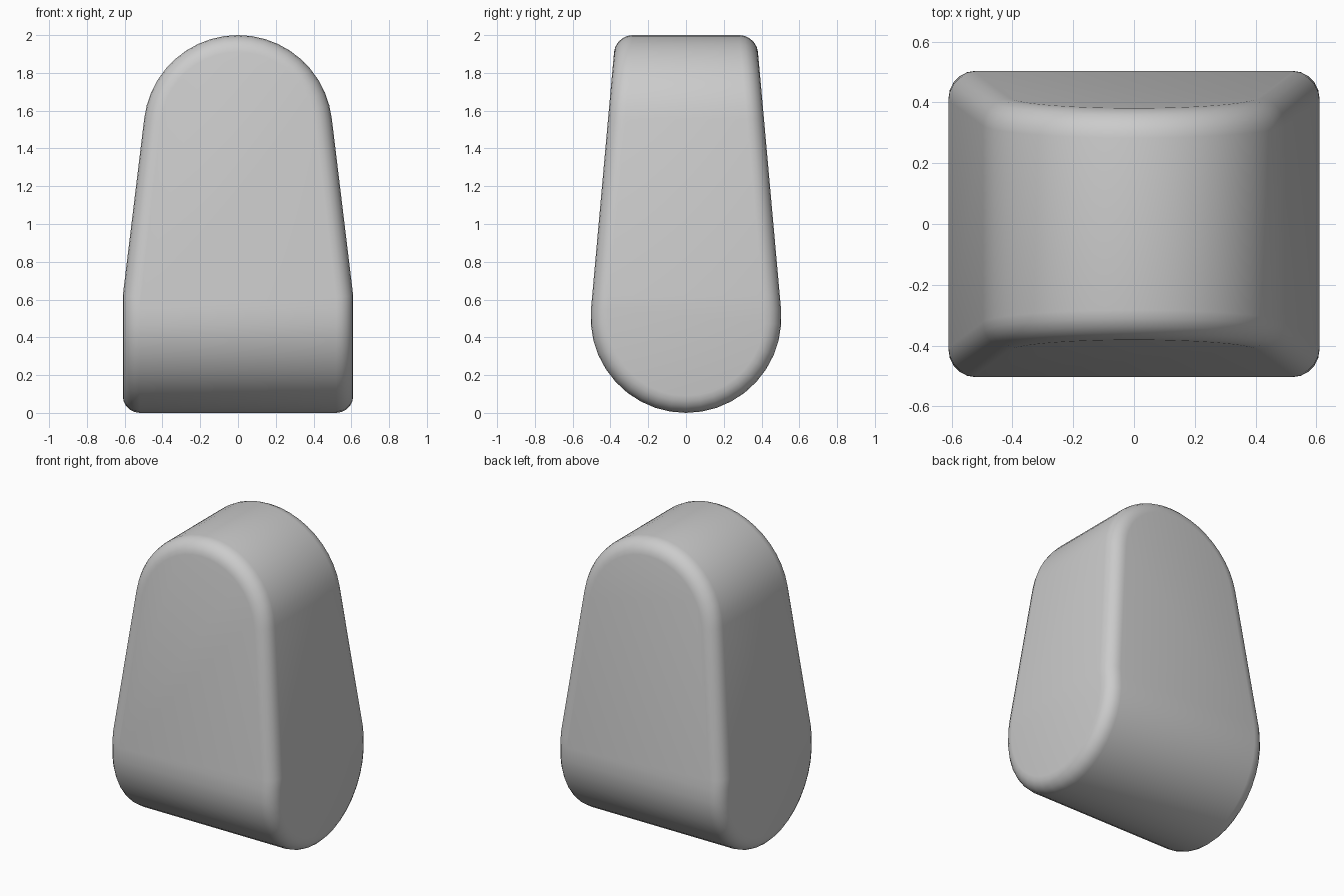
import bpy
import bmesh
from math import cos, sin, radians

cube = bpy.data.objects.get("Cube")
if cube:
    bpy.data.objects.remove(cube, do_unlink=True)

grey = bpy.data.materials.new("plain grey")
grey.use_nodes = True
grey.diffuse_color = (0.6, 0.6, 0.6, 1)
grey.node_tree.nodes["Principled BSDF"].inputs["Base Color"].default_value = (0.6, 0.6, 0.6, 1)


def arc(radius, height, start, end, steps=20):
    """Points on a circle centred on the middle line."""
    angles = [radians(start + (end - start) * i / steps) for i in range(steps + 1)]
    return [(radius * cos(a), height + radius * sin(a)) for a in angles]


def prism(name, outline, place):
    """Extrude an outline between two depths; place maps (u, v, depth) to a point."""
    bm = bmesh.new()
    ends = [[bm.verts.new(place(u, v, d)) for u, v in outline] for d in (-1, 1)]
    bm.faces.new(ends[0])
    bm.faces.new(ends[1])
    count = len(outline)
    for i in range(count):
        j = (i + 1) % count
        bm.faces.new((ends[0][i], ends[0][j], ends[1][j], ends[1][i]))
    bmesh.ops.recalc_face_normals(bm, faces=bm.faces)
    mesh = bpy.data.meshes.new(name)
    bm.to_mesh(mesh)
    bm.free()
    mesh.materials.append(grey)
    obj = bpy.data.objects.new(name, mesh)
    bpy.context.collection.objects.link(obj)
    return obj


# Front outline: round top, tapered sides, upright foot
front = [(0.61, -0.2), (0.61, 0.62)] + arc(0.5, 1.5, 6.5, 173.5) + [(-0.61, 0.62), (-0.61, -0.2)]
body = prism("rounded_body", front, lambda u, v, d: (u, d, v))

# Side outline: round bottom, tapering upwards
side = [(-0.355, 2.2)] + arc(0.505, 0.505, 174.6, 365.4) + [(0.355, 2.2)]
cutter = prism("side_outline_cutter", side, lambda u, v, d: (d, u, v))
cutter.hide_render = True

# Keep the volume shared by both outlines, then round its rim
cut = body.modifiers.new("shared volume", 'BOOLEAN')
cut.operation = 'INTERSECT'
cut.solver = 'EXACT'
cut.object = cutter
rim = body.modifiers.new("soft rim", 'BEVEL')
rim.width = 0.09
rim.segments = 5
rim.limit_method = 'ANGLE'
rim.angle_limit = radians(40)
rim.use_clamp_overlap = False

bpy.ops.object.select_all(action='DESELECT')
body.select_set(True)
bpy.context.view_layer.objects.active = body
for name in [m.name for m in body.modifiers]:
    bpy.ops.object.modifier_apply(modifier=name)
bpy.data.objects.remove(cutter, do_unlink=True)
bpy.ops.object.shade_smooth_by_angle(angle=radians(35))
